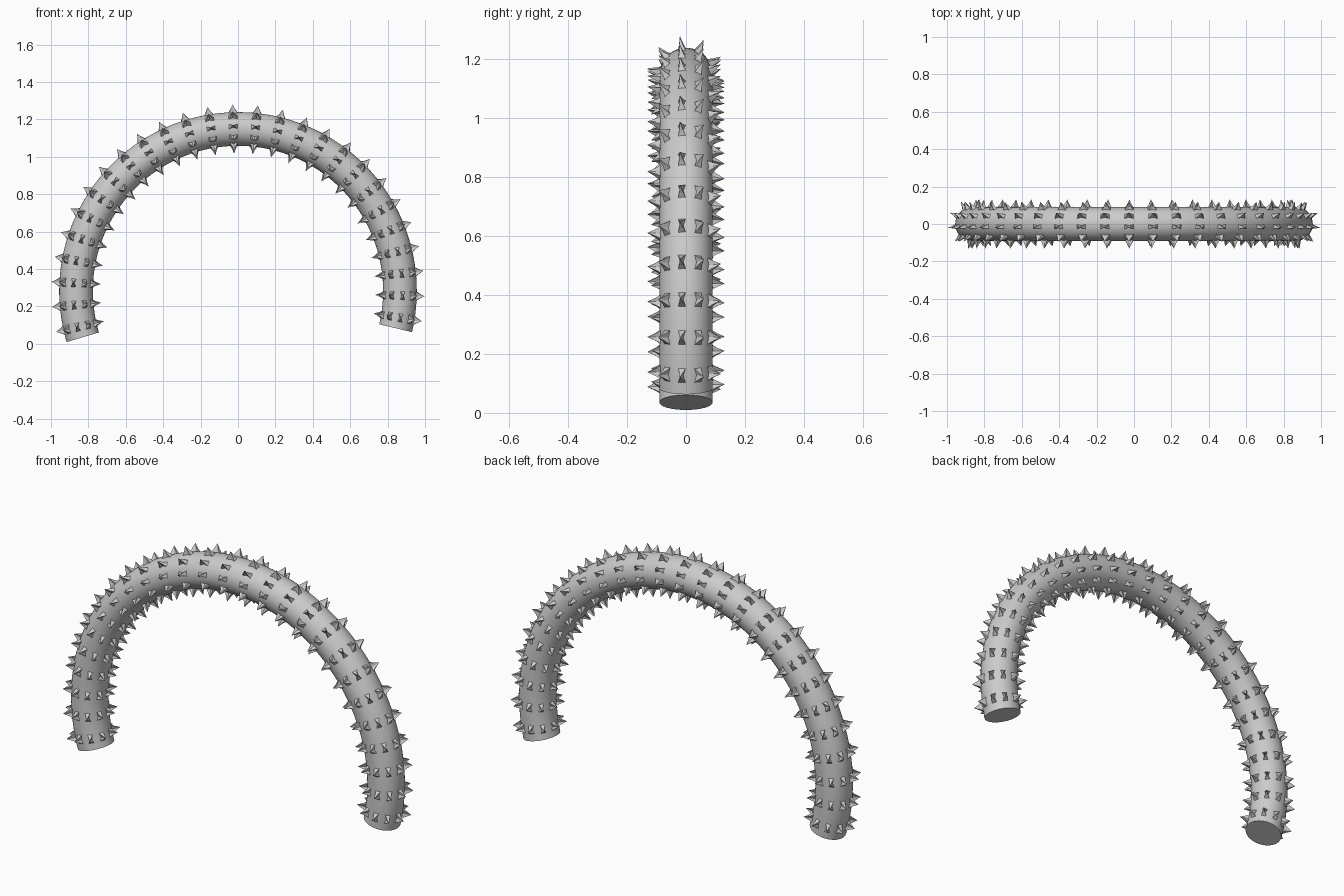
import bpy, bmesh
from math import sin, cos, pi, radians
from mathutils import Vector

if "Cube" in bpy.data.objects:
    bpy.data.objects.remove(bpy.data.objects["Cube"])

CZ, R, TUBE = 0.283, 0.866, 0.09          # arch centre height, arch radius, tube radius
START, END = radians(196.6), radians(-13.3)   # left and right ends of the arch
RINGS, PER_RING = 27, 10
STEP = (END - START) / RINGS


def place(a, phi, r):
    """Point at arch angle a, angle phi round the tube (0 = outward), distance r from its axis."""
    d = R + r * cos(phi)
    return Vector((d * cos(a), r * sin(phi), CZ + d * sin(a)))


def finish(bm, name, smooth):
    bmesh.ops.recalc_face_normals(bm, faces=bm.faces)
    me = bpy.data.meshes.new(name)
    bm.to_mesh(me)
    bm.free()
    ob = bpy.data.objects.new(name, me)
    bpy.context.collection.objects.link(ob)
    if smooth:
        bpy.context.view_layer.objects.active = ob
        ob.select_set(True)
        bpy.ops.object.shade_smooth_by_angle(angle=radians(40))
        ob.select_set(False)
    return ob


def bridge(bm, a, b):
    n = len(a)
    for i in range(n):
        bm.faces.new((a[i], a[(i + 1) % n], b[(i + 1) % n], b[i]))


# arched tube with flat end caps
bm = bmesh.new()
SEGS, SIDES = RINGS * 3, 40
loops = [[bm.verts.new(place(START + (END - START) * i / SEGS, 2 * pi * j / SIDES, TUBE))
          for j in range(SIDES)] for i in range(SEGS + 1)]
for a, b in zip(loops, loops[1:]):
    bridge(bm, a, b)
bm.faces.new(loops[0])
bm.faces.new(loops[-1])
finish(bm, "arched_tube", True)

# thorns: waisted base (axial, sideways) narrowing to a sharp tip
BASE = [(-.026, -.015), (0, -.006), (.026, -.015), (.026, .015), (0, .006), (-.026, .015)]
LEVELS = [(.084, 1.0), (.104, .5)]
TIP = .133
bm = bmesh.new()
for k in range(RINGS):
    a0 = START + STEP * (k + .5)
    for j in range(PER_RING):
        p0 = radians(-9 + 360 / PER_RING * j)
        rings = [[bm.verts.new(place(a0 + u * s / R, p0 + v * s / r, r)) for u, v in BASE]
                 for r, s in LEVELS]
        bridge(bm, *rings)
        bm.faces.new(rings[0])
        tip = bm.verts.new(place(a0, p0, TIP))
        for i in range(len(BASE)):
            bm.faces.new((rings[1][i], rings[1][(i + 1) % len(BASE)], tip))
finish(bm, "thorns", False)
